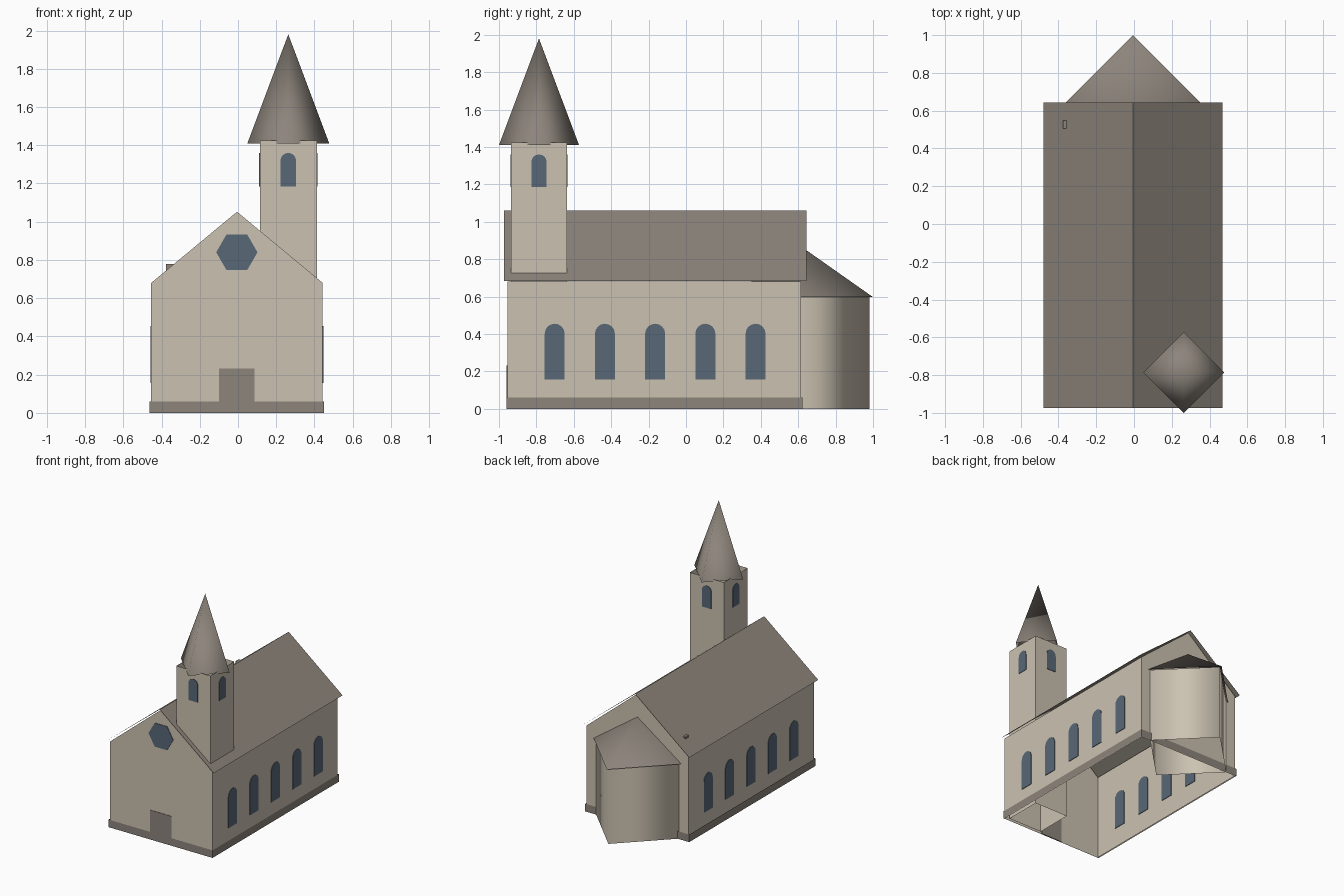
import bpy, bmesh, math
from mathutils import Matrix, Vector

if "Cube" in bpy.data.objects:
    bpy.data.objects.remove(bpy.data.objects["Cube"])

CX = -0.005  # centre line of the nave


def material(name, rgb):
    m = bpy.data.materials.new(name)
    m.diffuse_color = (*rgb, 1)
    m.use_nodes = True
    m.node_tree.nodes["Principled BSDF"].inputs["Base Color"].default_value = m.diffuse_color
    return m


WALL = material("cream_wall", (0.60, 0.54, 0.44))
STONE = material("grey_brown_stone", (0.265, 0.232, 0.200))
GLASS = material("blue_glass", (0.098, 0.138, 0.185))


def build(name, mat, verts, faces, smooth=False, outward=True):
    bm = bmesh.new()
    vs = [bm.verts.new(v) for v in verts]
    for f in faces:
        bm.faces.new([vs[i] for i in f])
    if outward:
        bmesh.ops.recalc_face_normals(bm, faces=bm.faces)
    me = bpy.data.meshes.new(name)
    bm.to_mesh(me)
    bm.free()
    me.materials.append(mat)
    for p in me.polygons:
        p.use_smooth = smooth
    ob = bpy.data.objects.new(name, me)
    bpy.context.collection.objects.link(ob)
    return ob


def tube(name, mat, pts, z0, z1, smooth=False, cap=False):
    """Wall sheet standing on a counter-clockwise outline."""
    n = len(pts)
    verts = [(x, y, z) for z in (z0, z1) for x, y in pts]
    faces = [(i, (i + 1) % n, (i + 1) % n + n, i + n) for i in range(n)]
    if cap:
        faces += [tuple(range(n, 2 * n)), tuple(reversed(range(n)))]
    return build(name, mat, verts, faces, smooth, outward=False)


def rect(x0, x1, y0, y1):
    return [(x0, y0), (x1, y0), (x1, y1), (x0, y1)]


def diamond(cx, cy, r):
    return [(cx, cy - r), (cx + r, cy), (cx, cy + r), (cx - r, cy)]


def pyramid(name, mat, cx, cy, r, z0, z1):
    verts = [(x, y, z0) for x, y in diamond(cx, cy, r)] + [(cx, cy, z1)]
    return build(name, mat, verts, [(i, (i + 1) % 4, 4) for i in range(4)], True, False)


def plate(name, mat, outline, origin, angle, t=0.008):
    """Thin plate from a (u, z) outline, turned about z and set in a wall."""
    n = len(outline)
    rot = Matrix.Rotation(angle, 3, 'Z')
    verts = [rot @ Vector((u, d, z)) + Vector(origin)
             for d in (-t / 2, t / 2) for u, z in outline]
    faces = [tuple(range(n)), tuple(range(n, 2 * n))]
    faces += [(i, (i + 1) % n, (i + 1) % n + n, i + n) for i in range(n)]
    return build(name, mat, verts, faces)


def arch(w, z0, z1, seg=8):
    r = w / 2
    top = [(r * math.cos(math.pi * i / seg), z1 - r + r * math.sin(math.pi * i / seg))
           for i in range(seg + 1)]
    return [(-r, z0), (r, z0)] + top


# Nave walls with gables, open below and above
x0, x1, y0, y1, eave, ridge = -0.454, 0.443, -0.955, 0.615, 0.68, 1.052
section = [(x0, 0), (x1, 0), (x1, eave), (CX, ridge), (x0, eave)]
verts = [(x, y, z) for y in (y0, y1) for x, z in section]
build("nave_walls", WALL, verts,
      [(0, 1, 2, 3, 4), (9, 8, 7, 6, 5), (1, 6, 7, 2), (5, 0, 4, 9)], outward=False)

# Plinth band
tube("plinth", STONE, rect(-0.464, 0.449, -0.96, 0.622), 0, 0.06)

# Thin overhanging nave roof
verts = [(x, y, z) for y in (-0.973, 0.643)
         for x, z in ((-0.479, 0.682), (CX, 1.06), (0.468, 0.682))]
build("nave_roof", STONE, verts, [(0, 1, 4, 3), (1, 2, 5, 4)], outward=False)

# Chimney stub
tube("chimney", STONE, rect(-0.376, -0.336, 0.505, 0.547), 0.68, 0.78, cap=True)

# Apse with its pyramid roof
tube("apse_wall", WALL, diamond(CX, 0.615, 0.365), 0, 0.6, smooth=True)
pyramid("apse_roof", STONE, CX, 0.615, 0.385, 0.597, 0.868)

# Tower shaft and spire
TX, TY, TR = 0.263, -0.786, 0.149
tube("tower_walls", WALL, rect(TX - TR, TX + TR, TY - TR, TY + TR), 0, 1.425)
pyramid("spire", STONE, TX, TY, 0.214, 1.41, 1.98)

# Side windows
for i in range(5):
    y = -0.702 + i * 0.2685
    for side, x, a in (("right", x1, math.pi / 2), ("left", x0, -math.pi / 2)):
        plate(f"nave_window_{side}_{i + 1}", GLASS, arch(0.107, 0.157, 0.455), (x, y, 0), a)

# Tower windows, one on each face
for i in range(4):
    a = i * math.pi / 2
    pos = (TX + TR * math.sin(a), TY - TR * math.cos(a), 0)
    plate(f"tower_window_{i + 1}", GLASS, arch(0.082, 1.185, 1.36), pos, a)

# Hexagonal gable window and front door
hexagon = [(0.108 * math.cos(i * math.pi / 3), 0.84 + 0.108 * math.sin(i * math.pi / 3))
           for i in range(6)]
plate("gable_window", GLASS, hexagon, (-0.006, y0, 0), 0)
plate("front_door", STONE, [(-0.093, 0), (0.093, 0), (0.093, 0.232), (-0.093, 0.232)],
      (-0.006, y0, 0), 0)
